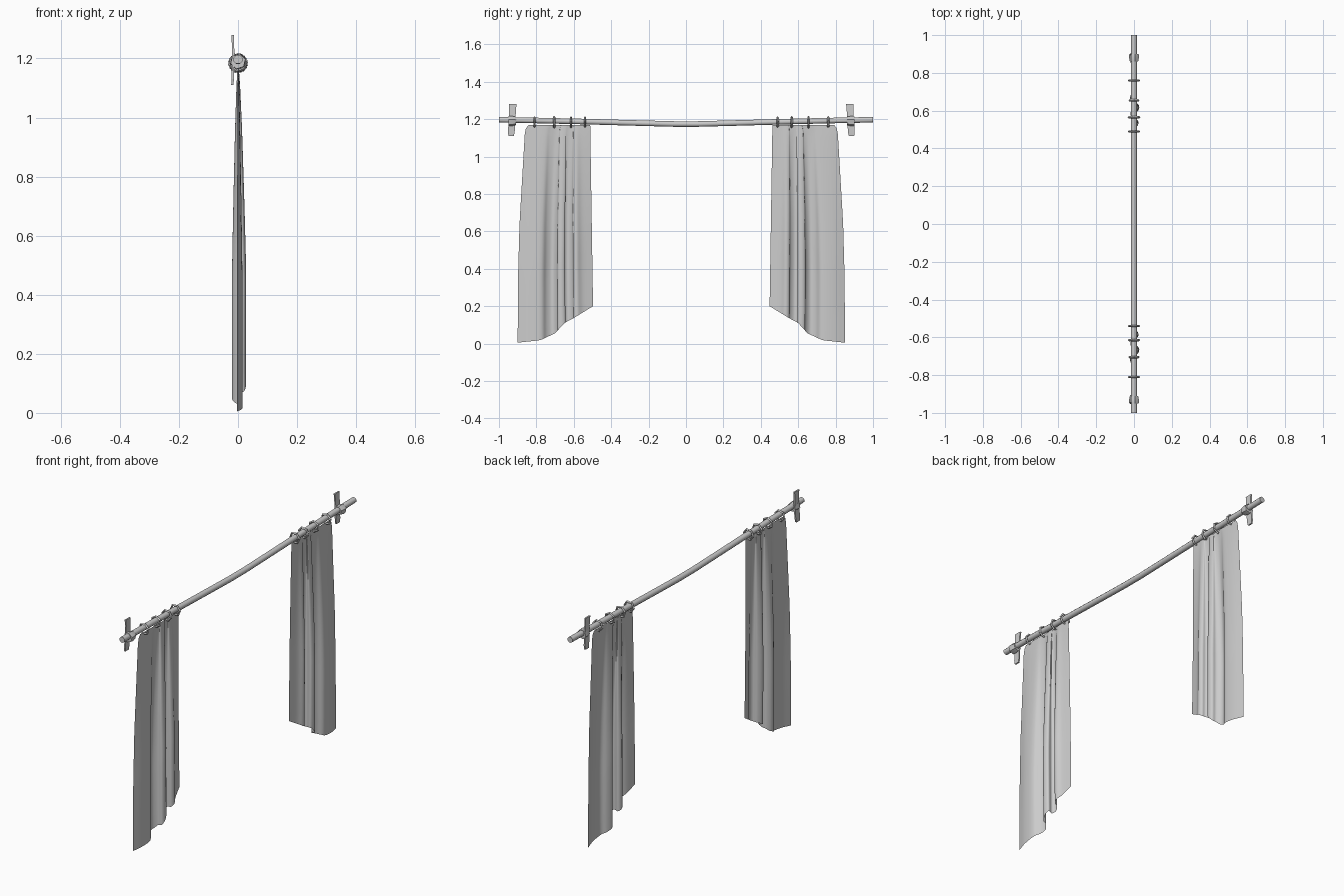
import bpy, bmesh, math
from mathutils import Vector

if "Cube" in bpy.data.objects:
    bpy.data.objects.remove(bpy.data.objects["Cube"])


def make(name, verts, faces, smooth=None, flip=False):
    me = bpy.data.meshes.new(name)
    me.from_pydata(verts, [], [f[::-1] for f in faces] if flip else faces)
    me.update()
    ob = bpy.data.objects.new(name, me)
    bpy.context.collection.objects.link(ob)
    if smooth:
        bpy.ops.object.select_all(action='DESELECT')
        ob.select_set(True)
        bpy.context.view_layer.objects.active = ob
        bpy.ops.object.shade_smooth_by_angle(angle=math.radians(smooth))
    return ob


def grid_faces(rows, cols, wrap_r=False, wrap_c=False):
    return [(i * cols + j, i * cols + (j + 1) % cols,
             (i + 1) % rows * cols + (j + 1) % cols, (i + 1) % rows * cols + j)
            for i in range(rows if wrap_r else rows - 1)
            for j in range(cols if wrap_c else cols - 1)]


def lerp_table(table, v):
    for (a, p), (b, q) in zip(table, table[1:]):
        if v <= b:
            return p + (q - p) * max(0, (v - a) / (b - a))
    return table[-1][1]


def tube(name, stations, n, turn=0):
    """Capped tube along y from (y, z, radius) stations."""
    verts = [(r * math.cos(turn + 2 * math.pi * k / n), y,
              z + r * math.sin(turn + 2 * math.pi * k / n))
             for y, z, r in stations for k in range(n)]
    m = len(stations)
    faces = grid_faces(m, n, wrap_c=True)
    faces += [tuple(range(n))[::-1], tuple(range((m - 1) * n, m * n))]
    ob = make(name, verts, faces, 50)
    bm = bmesh.new()
    bm.from_mesh(ob.data)
    bmesh.ops.recalc_face_normals(bm, faces=bm.faces)
    bm.to_mesh(ob.data)
    bm.free()


ROD = [(-1, 1.197), (-.75, 1.192), (-.5, 1.186), (-.25, 1.179), (-.06, 1.174),
       (.06, 1.174), (.25, 1.179), (.5, 1.186), (.75, 1.192), (1, 1.197)]
# Sagging rod
tube("rod", [(y, z, .016) for y, z in ROD], 8, math.pi / 8)

# Curtain fold section (y, x) at full depth, hem height and outer edge outline
FOLDS = [(-.90, -.004), (-.84, .012), (-.775, .014), (-.745, -.010), (-.715, -.021),
         (-.69, -.002), (-.685, .020), (-.665, .028), (-.645, .018), (-.65, -.008),
         (-.63, -.020), (-.605, -.004), (-.60, .016), (-.58, .024), (-.55, .008),
         (-.497, -.006)]
HEM = [(-.9, .005), (-.78, .018), (-.70, .055), (-.65, .11), (-.60, .137), (-.497, .20)]
OUTER = [(0, -.90), (.3, -.898), (.55, -.89), (.96, -.862), (.985, -.856), (1, -.843)]
DEPTH = [(0, .95), (.35, 1), (.55, .8), (.8, .5), (.94, .26), (1, .1)]


def fold_curve(steps=4):
    p = [Vector(q) for q in FOLDS]
    p = [2 * p[0] - p[1]] + p + [2 * p[-1] - p[-2]]
    out = []
    for i in range(1, len(p) - 2):
        a, b, c, d = p[i - 1:i + 3]
        for k in range(steps):
            t = k / steps
            out.append(.5 * (2 * b + (c - a) * t + (2 * a - 5 * b + 4 * c - d) * t * t
                             + (3 * b - a - 3 * c + d) * t ** 3))
    return out + [p[-2]]


def curtain(name, place, flip):
    section = fold_curve()
    levels = [i / 16 * .94 for i in range(17)] + [.96, .985, 1]
    verts = []
    for t in levels:
        left, right = lerp_table(OUTER, t), -.497 - .015 * t
        for y, x in section:
            u = (y + .9) / .403
            z0 = lerp_table(HEM, y)
            verts.append((x * lerp_table(DEPTH, t),
                          place(left + u * (right - left)),
                          z0 + (1.168 - z0) * t))
    make(name, verts, grid_faces(len(levels), len(section)), 60, flip)


def ring(name, y0, turn, flip):
    n, m, R, r = 6, 4, .028, .006
    verts = []
    for i in range(n):
        a = turn + 2 * math.pi * i / n
        for j in range(m):
            b = 2 * math.pi * j / m
            q = R + r * math.cos(b)
            verts.append((q * math.cos(a), y0 + r * math.sin(b), 1.184 + q * math.sin(a)))
    make(name, verts, grid_faces(n, m, True, True))


def strip(name, place, flip):
    # Slightly bent flat wall plate: (z, y centre, half width, x)
    prof = [(1.11, -.935, .014, -.019), (1.13, -.934, .018, -.018),
            (1.195, -.93, .018, -.016), (1.25, -.927, .018, -.017), (1.28, -.926, .02, -.018)]
    verts = [(x + dx, place(y + dy * w), z) for z, y, w, x in prof
             for dx, dy in ((-.004, -1), (.004, -1), (.004, 1), (-.004, 1))]
    faces = grid_faces(len(prof), 4, wrap_c=True) + [(3, 2, 1, 0), (16, 17, 18, 19)]
    make(name, verts, faces, None, flip)


# Each side: curtain, rings, wall plate and collar
for side, place, flip in (("left", lambda y: y, False),
                          ("right", lambda y: -y - .05, True)):
    curtain(side + "_curtain", place, flip)
    for i, y in enumerate((-.81, -.705, -.615, -.54)):
        ring(f"{side}_ring_{i + 1}", place(y), .25 + .3 * i, flip)
    strip(side + "_wall_plate", place, flip)
    tube(side + "_collar", [(place(-.95), 1.19, .026), (place(-.935), 1.19, .028),
                            (place(-.91), 1.19, .023)], 6, .3)
